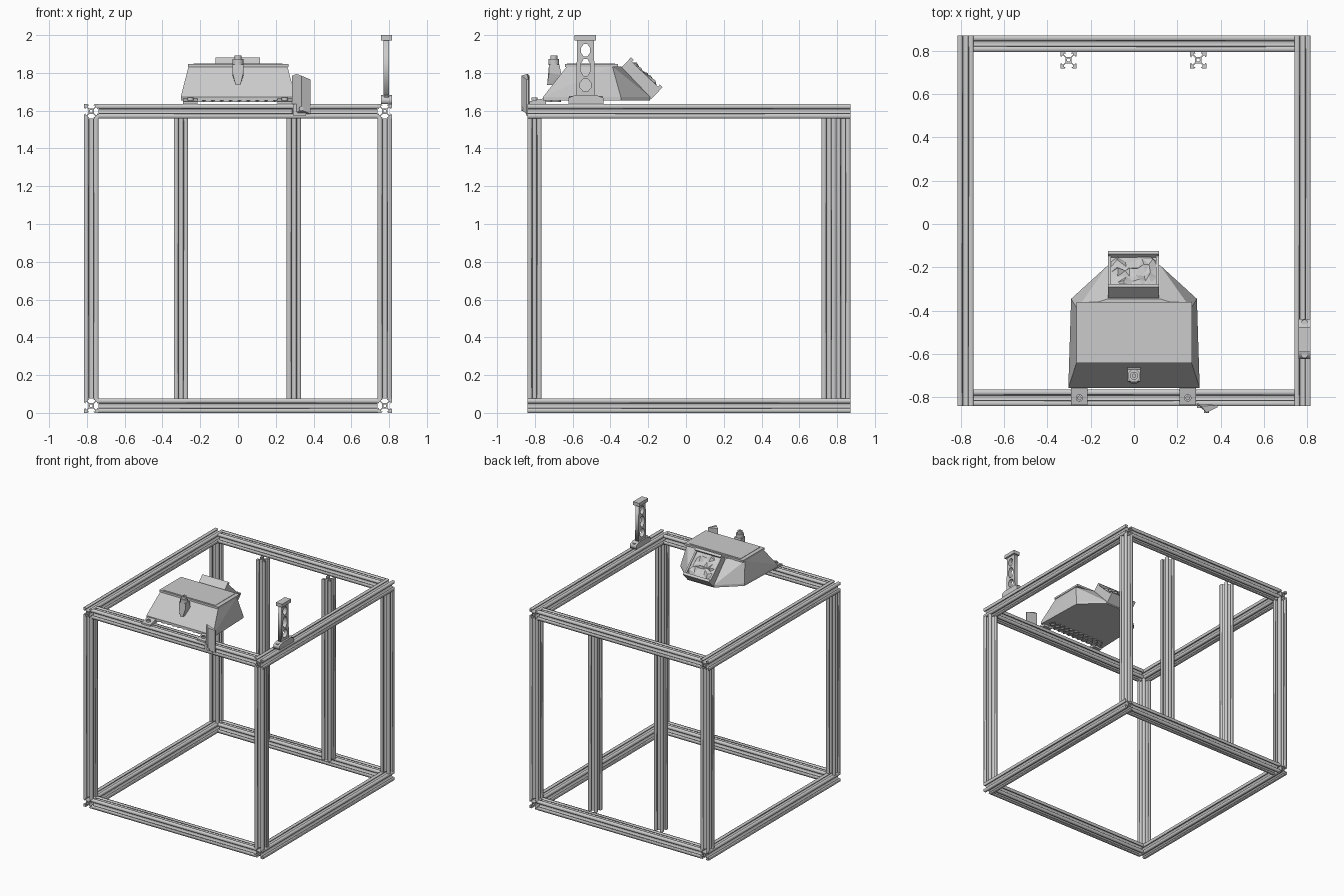
import bpy, bmesh, math, random
from mathutils import Vector, Matrix

if "Cube" in bpy.data.objects:
    bpy.data.objects.remove(bpy.data.objects["Cube"])

random.seed(4)
R = math.radians
grey = bpy.data.materials.new("plain_grey")
grey.diffuse_color = (0.6, 0.6, 0.6, 1)
grey.use_nodes = True
grey.node_tree.nodes["Principled BSDF"].inputs["Base Color"].default_value = grey.diffuse_color


def finish(name, bm, loc=(0, 0, 0), rot=(0, 0, 0)):
    bmesh.ops.recalc_face_normals(bm, faces=bm.faces)
    me = bpy.data.meshes.new(name)
    bm.to_mesh(me)
    bm.free()
    me.materials.append(grey)
    ob = bpy.data.objects.new(name, me)
    ob.location, ob.rotation_euler = loc, rot
    bpy.context.collection.objects.link(ob)
    return ob


def shape(name, loops, depth, loc, rot=(0, 0, 0)):
    """Extrude a flat outline with holes, centred on its plane."""
    cu = bpy.data.curves.new(name, 'CURVE')
    cu.dimensions, cu.fill_mode, cu.extrude = '2D', 'BOTH', depth / 2
    for pts in loops:
        sp = cu.splines.new('POLY')
        sp.points.add(len(pts) - 1)
        for p, (a, b) in zip(sp.points, pts):
            p.co = (a, b, 0, 1)
        sp.use_cyclic_u = True
    ob = bpy.data.objects.new(name, cu)
    bpy.context.collection.objects.link(ob)
    ob.location, ob.rotation_euler = loc, rot
    cu.materials.append(grey)
    bpy.ops.object.select_all(action='DESELECT')
    ob.select_set(True)
    bpy.context.view_layer.objects.active = ob
    bpy.ops.object.convert(target='MESH')
    return ob


def box(name, x, y, z):
    bm = bmesh.new()
    bmesh.ops.create_cube(bm, size=1)
    for v in bm.verts:
        v.co = [(r[0] + r[1]) / 2 + c * (r[1] - r[0]) for r, c in zip((x, y, z), v.co)]
    return finish(name, bm)


def hull(name, pts):
    bm = bmesh.new()
    for p in pts:
        bm.verts.new(p)
    bmesh.ops.convex_hull(bm, input=bm.verts[:])
    bmesh.ops.dissolve_limit(bm, angle_limit=R(1), verts=bm.verts[:], edges=bm.edges[:])
    return finish(name, bm)


def ring(r, n, cx=0, cy=0, ry=None):
    return [(cx + r * math.cos(math.tau * (i + .5) / n),
             cy + (ry or r) * math.sin(math.tau * (i + .5) / n)) for i in range(n)]


# slotted rail profile: one side repeated four times, with a centre bore
W = 0.076
side = [(-10, 10), (-4.6, 10), (-3.1, 8.2), (-5.5, 8.2), (-5.5, 6.6), (-2.8, 3.9),
        (2.8, 3.9), (5.5, 6.6), (5.5, 8.2), (3.1, 8.2), (4.6, 10)]
profile = []
for k in range(4):
    c, s = round(math.cos(-k * math.pi / 2)), round(math.sin(-k * math.pi / 2))
    profile += [((a * c - b * s) * W / 20, (a * s + b * c) * W / 20) for a, b in side]
rail_loops = [profile, ring(0.008, 12)]


def rail(name, axis, length, loc):
    rot = {'x': (0, R(90), 0), 'y': (R(90), 0, 0), 'z': (0, 0, 0)}[axis]
    return shape(name, rail_loops, length, loc, rot)


# cube frame
X, YF, YB, ZB, ZT = 0.777, -0.802, 0.832, 0.038, 1.597
YM, ZM = (YF + YB) / 2, (ZB + ZT) / 2
for tag, z in (("bottom", ZB), ("top", ZT)):
    for n, x in (("left", -X), ("right", X)):
        rail(f"{tag}_{n}_rail", 'y', YB - YF + W, (x, YM, z))
    for n, y in (("front", YF), ("back", YB)):
        rail(f"{tag}_{n}_rail", 'x', 2 * X - W, (0, y, z))
for n, x in (("left", -X), ("right", X)):
    for m, y in (("front", YF), ("back", YB)):
        rail(f"{m}_{n}_post", 'z', ZT - ZB - W, (x, y, ZM))
# two inner uprights against the back
for n, x in (("left", -0.302), ("right", 0.296)):
    rail(f"inner_{n}_upright", 'z', ZT - ZB - W, (x, 0.756, ZM))

# sloped housing on the front rail
low = [(0.303, -0.757), (0.29, -0.345), (0.12, -0.19)]
high = [(0.262, -0.63), (0.262, -0.39), (0.12, -0.345)]
mir = (-1, 1)
hull("housing_body", [(s * x, y, z) for s in mir for x, y in low for z in (1.653, 1.672)] +
     [(s * x, y, 1.835) for s in mir for x, y in high])
box("housing_lid", (-0.266, 0.268), (-0.64, -0.36), (1.832, 1.848))
box("lid_panel", (-0.235, 0.235), (-0.63, -0.375), (1.848, 1.851))

# mounting feet and bolts on the front rail
for n, x in (("left", -0.252), ("right", 0.248)):
    hull(f"{n}_foot", [(x + a, y, z) for a in (-0.038, 0.038)
                       for y, z in ((-0.835, 1.635), (-0.74, 1.635), (-0.74, 1.668),
                                    (-0.775, 1.66), (-0.835, 1.648))])
    shape(f"{n}_foot_bolt", [ring(0.017, 12), ring(0.009, 6)], 0.014, (x, -0.802, 1.662))

# honeycomb grille under the housing
for i in range(11):
    for j in range(2):
        shape("grille_cell", [ring(0.027, 6), ring(0.021, 6)], 0.008,
              (-0.25 + i * 0.047 + j * 0.0235, -0.73 + j * 0.041, 1.65))

# knob clamp on the sloped front face
hull("clamp_stem", [(s * 0.012, -0.735, 1.735) for s in mir] +
     [(s * 0.03, y, z) for s in mir for y, z in
      ((-0.725, 1.80), (-0.725, 1.845), (-0.67, 1.845), (-0.66, 1.79))] +
     [(s * 0.012, -0.70, 1.735) for s in mir])
shape("clamp_knob", [ring(0.031, 8)], 0.032, (0, -0.70, 1.857))
shape("clamp_cap", [ring(0.02, 8), ring(0.009, 6)], 0.022, (0, -0.70, 1.882))

# tilted nozzle block at the back of the housing
tilt = (R(-43.5), 0, 0)
T = Matrix.Rotation(R(-43.5), 3, 'X')
C = Vector((0, -0.238, 1.771))


def tilted_box(name, x, y, z):
    ob = box(name, x, y, z)
    ob.location, ob.rotation_euler = C, tilt
    return ob


tilted_box("nozzle_core", (-0.108, 0.108), (-0.1, 0.1), (-0.045, 0.018))
for n, a in (("upper", -0.105), ("lower", 0.105)):
    tilted_box(f"nozzle_{n}_bar", (-0.12, 0.116), (a - 0.01, a + 0.01), (-0.045, 0.044))
for n, a in (("left", -0.113), ("right", 0.109)):
    tilted_box(f"nozzle_{n}_cheek", (a - 0.007, a + 0.007), (-0.1, 0.1), (-0.045, 0.03))
# crumpled faceted face of the block
bm = bmesh.new()
bmesh.ops.create_grid(bm, x_segments=7, y_segments=6, size=0.5)
for v in bm.verts:
    inner = not v.is_boundary
    v.co.x = v.co.x * 0.214 + inner * random.uniform(-0.01, 0.01)
    v.co.y = v.co.y * 0.196 + inner * random.uniform(-0.01, 0.01)
    v.co.z = 0.022 + inner * random.uniform(0, 0.024)
bmesh.ops.triangulate(bm, faces=bm.faces)
finish("nozzle_rough_face", bm, C, tilt)

# tall slotted mast on the right rail
mast_rot = (R(90), 0, R(90))
column = [(-0.05, 1.67), (0.05, 1.67), (0.044, 1.98), (-0.044, 1.98)]
windows = [ring(0.031, 8, 0, 1.735, 0.035), ring(0.028, 8, 0, 1.828, 0.048),
           ring(0.026, 8, 0, 1.92, 0.035)]
shape("mast_column", [column] + windows, 0.03, (0.785, -0.532, 0), mast_rot)
shape("mast_base", [[(-0.092, 1.635), (0.092, 1.635), (0.092, 1.668), (0.058, 1.682),
                     (-0.058, 1.682), (-0.092, 1.668)]], 0.056, (0.786, -0.53, 0), mast_rot)
box("mast_cap", (0.758, 0.815), (-0.59, -0.476), (1.972, 2.0))
for y in (-0.605, -0.455):
    shape("mast_bolt", [ring(0.014, 12)], 0.012, (0.786, y, 1.672))

# angled control plate on the front rail
hull("control_plate", [(x, y, z) for x, y, zt in
                       ((0.287, -0.828, 1.785), (0.31, -0.84, 1.795), (0.335, -0.87, 1.785),
                        (0.384, -0.845, 1.765), (0.384, -0.835, 1.765))
                       for z in (1.583 + 0.02 * (y < -0.86), zt)])
box("control_plate_bracket", (0.29, 0.36), (-0.848, -0.838), (1.575, 1.635))
shape("control_plate_bolt", [ring(0.012, 10)], 0.01, (0.335, -0.866, 1.61), (R(90), 0, 0))
